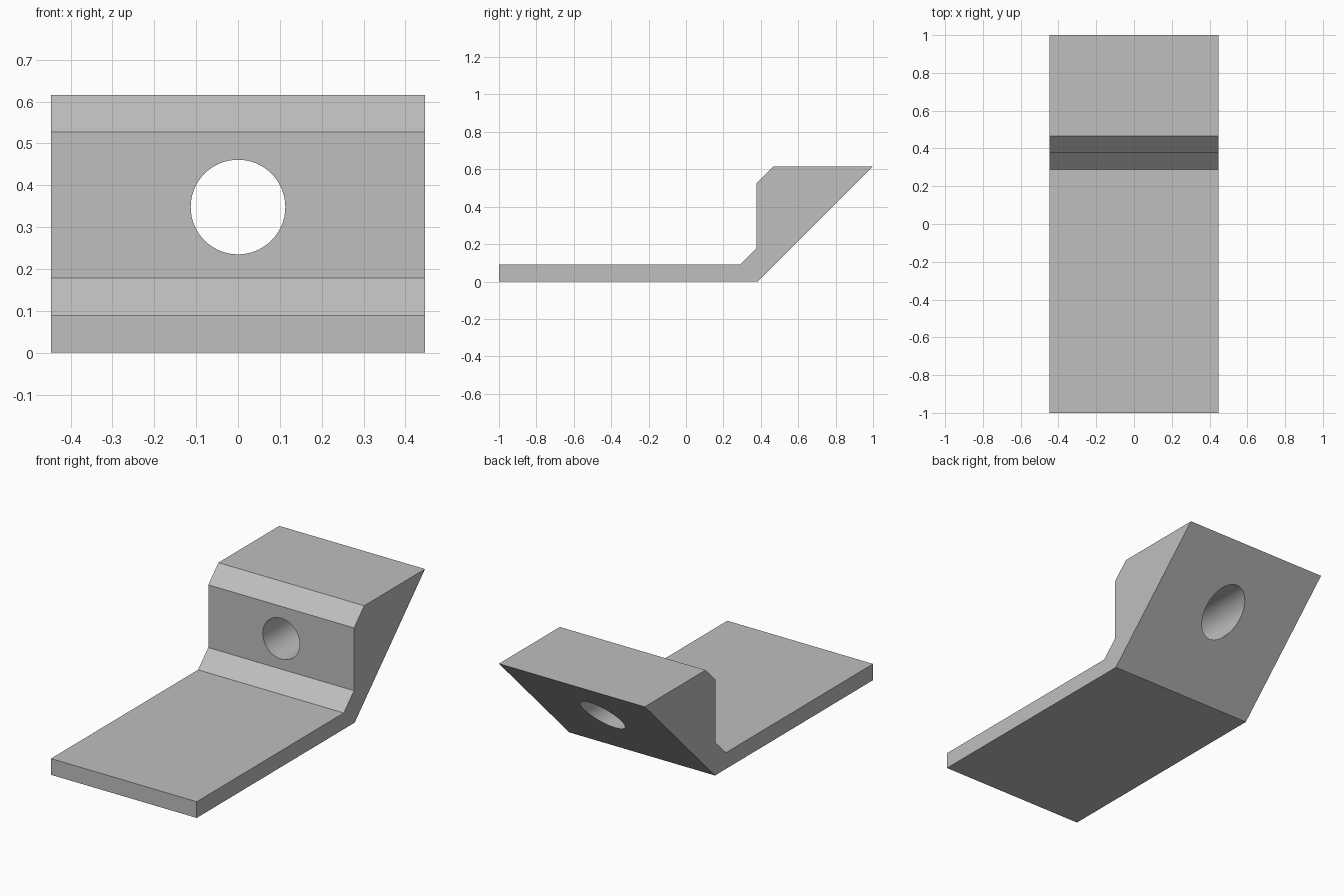
import bpy
import bmesh
import math

cube = bpy.data.objects.get("Cube")
if cube:
    bpy.data.objects.remove(cube, do_unlink=True)

WIDTH = 0.894
HOLE_RADIUS = 0.113
HOLE_HEIGHT = 0.348

grey = bpy.data.materials.new("light_grey")
grey.use_nodes = True
colour = (0.52, 0.52, 0.52, 1)
grey.diffuse_color = colour
grey.node_tree.nodes["Principled BSDF"].inputs["Base Color"].default_value = colour


def add_object(name, bm):
    bmesh.ops.recalc_face_normals(bm, faces=bm.faces)
    mesh = bpy.data.meshes.new(name)
    bm.to_mesh(mesh)
    bm.free()
    mesh.materials.append(grey)
    obj = bpy.data.objects.new(name, mesh)
    bpy.context.collection.objects.link(obj)
    return obj


# Side profile (y, z): thin plate, chamfered step and sloping back
profile = [(-1, 0), (0.384, 0), (1, 0.616), (0.467, 0.616),
           (0.378, 0.527), (0.378, 0.179), (0.288, 0.09), (-1, 0.09)]
bm = bmesh.new()
side = bm.faces.new([bm.verts.new((-WIDTH / 2, y, z)) for y, z in profile])
extruded = bmesh.ops.extrude_face_region(bm, geom=[side], use_keep_orig=True)
new_verts = [v for v in extruded["geom"] if isinstance(v, bmesh.types.BMVert)]
bmesh.ops.translate(bm, verts=new_verts, vec=(WIDTH, 0, 0))
bracket = add_object("angled_bracket", bm)

# Round hole running front to back through the raised block
bm = bmesh.new()
bmesh.ops.create_cone(bm, cap_ends=True, segments=96, radius1=HOLE_RADIUS,
                      radius2=HOLE_RADIUS, depth=1)
cutter = add_object("hole_cutter", bm)
cutter.rotation_euler.x = math.pi / 2
cutter.location = (0, 0.7, HOLE_HEIGHT)
cutter.hide_render = True

cut = bracket.modifiers.new("hole", "BOOLEAN")
cut.operation = "DIFFERENCE"
cut.solver = "EXACT"
cut.object = cutter

# Apply the cut, then smooth only the hole wall
bpy.ops.object.select_all(action="DESELECT")
bpy.context.view_layer.objects.active = bracket
bracket.select_set(True)
bpy.ops.object.modifier_apply(modifier=cut.name)
bpy.data.objects.remove(cutter, do_unlink=True)
bpy.ops.object.shade_smooth_by_angle(angle=math.radians(30))
